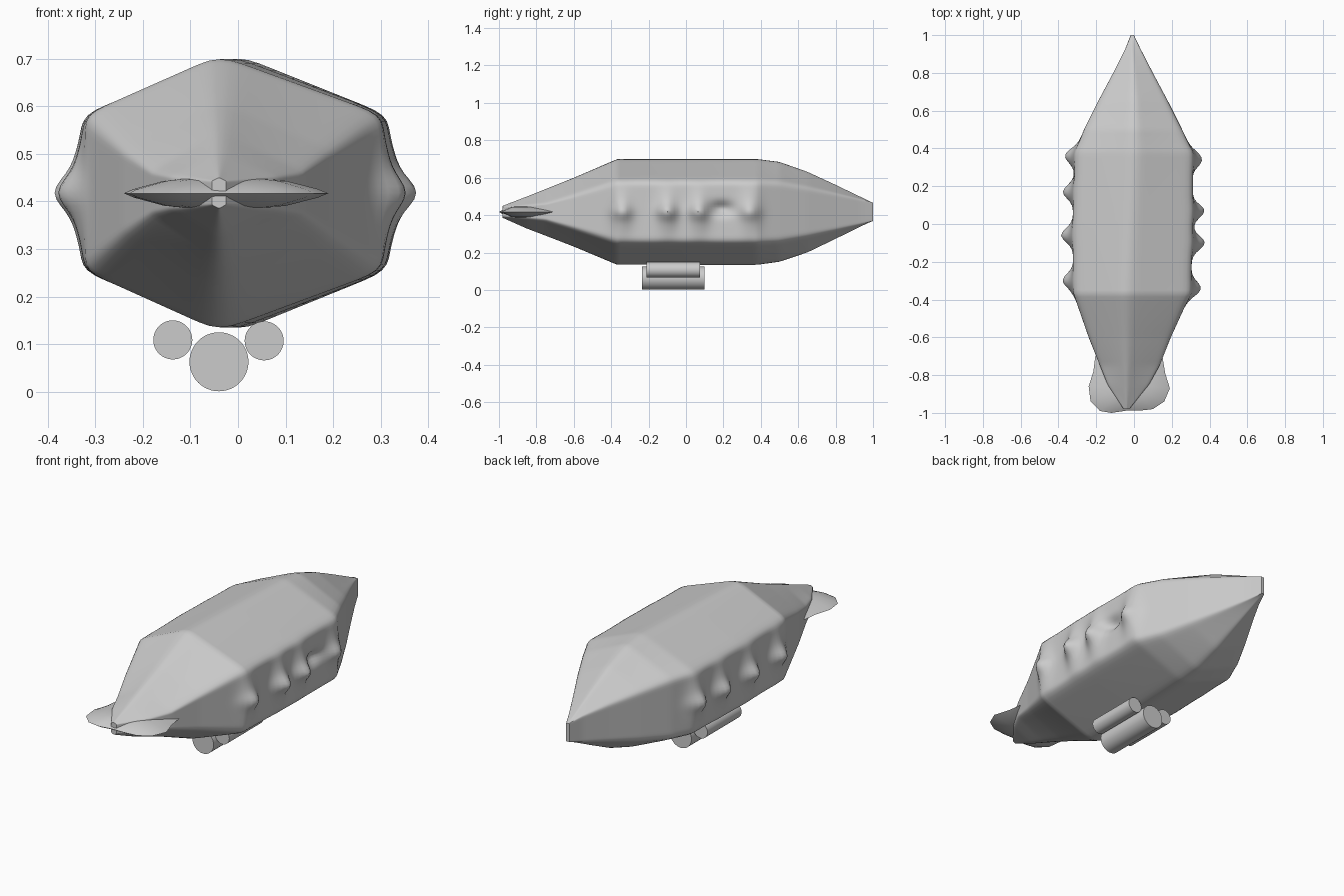
import bpy, bmesh, math

if "Cube" in bpy.data.objects:
    bpy.data.objects.remove(bpy.data.objects["Cube"])

ZC = 0.418
# hull stations: y, left x, right x, ridge x, top z, bottom z, half height of side panel
STATIONS = [
    (-0.98, -0.055, -0.025, -0.04, 0.450, 0.385, 0.025),
    (-0.85, -0.14, 0.08, -0.04, 0.503, 0.324, 0.035),
    (-0.75, -0.18, 0.135, -0.04, 0.545, 0.284, 0.045),
    (-0.60, -0.24, 0.195, -0.04, 0.606, 0.225, 0.09),
    (-0.37, -0.32, 0.300, -0.04, 0.707, 0.127, 0.165),
    (0.00, -0.325, 0.312, -0.02, 0.708, 0.126, 0.165),
    (0.38, -0.312, 0.312, 0.00, 0.708, 0.126, 0.165),
    (0.50, -0.265, 0.255, 0.00, 0.692, 0.143, 0.158),
    (0.65, -0.19, 0.180, 0.00, 0.637, 0.195, 0.13),
    (0.80, -0.11, 0.100, -0.005, 0.565, 0.270, 0.097),
    (0.93, -0.045, 0.033, -0.01, 0.500, 0.337, 0.067),
    (1.00, -0.018, 0.0, -0.01, 0.465, 0.370, 0.05),
]
BUMPS = {1: [(0.34, 0.055), (0.07, 0.07), (-0.10, 0.075), (-0.34, 0.06)],
         -1: [(0.36, 0.06), (0.17, 0.065), (-0.06, 0.07), (-0.30, 0.065)]}


def gauss(v, s):
    return math.exp(-(v / s) ** 2)


def station(y):
    for a, b in zip(STATIONS, STATIONS[1:]):
        if y <= b[0]:
            t = (y - a[0]) / (b[0] - a[0])
            return [p + (q - p) * t for p, q in zip(a, b)]
    return list(STATIONS[-1])


def side_offset(side, y, z):
    prof = 0.5 * gauss(z - ZC, 0.10) + 0.5 * gauss(z - ZC, 0.03)
    off = sum(h * gauss(y - by, 0.05) for by, h in BUMPS[side]) * prof
    if side == 1:  # shallow mouth between the first two right-hand bumps
        off -= 0.05 * gauss(y - 0.19, 0.06) * gauss(z - 0.435, 0.025)
    return off


def ring(y):
    _, xl, xr, cx, zt, zb, h = station(y)
    keys = [(cx, zt), (xr, ZC + h), (xr, ZC - h), (cx, zb), (xl, ZC - h), (xl, ZC + h)]
    pts = []
    for i, (a, b) in enumerate(zip(keys, keys[1:] + keys[:1])):
        n = 24 if i in (1, 4) else 14
        for k in range(n):
            t = k / n
            x, z = a[0] + (b[0] - a[0]) * t, a[1] + (b[1] - a[1]) * t
            if i in (1, 4):
                s = 1 if i == 1 else -1
                x += s * side_offset(s, y, z)
            pts.append((x, z))
    for _ in range(3):  # soften the corners
        m = len(pts)
        pts = [tuple((pts[j - 1][c] + 2 * pts[j][c] + pts[(j + 1) % m][c]) / 4 for c in (0, 1))
               for j in range(m)]
    return [(x, y, z) for x, z in pts]


def finish(bm, name, angle):
    bmesh.ops.recalc_face_normals(bm, faces=bm.faces)
    me = bpy.data.meshes.new(name)
    bm.to_mesh(me)
    bm.free()
    ob = bpy.data.objects.new(name, me)
    bpy.context.collection.objects.link(ob)
    bpy.ops.object.select_all(action='DESELECT')
    ob.select_set(True)
    bpy.context.view_layer.objects.active = ob
    bpy.ops.object.shade_smooth_by_angle(angle=math.radians(angle))
    return ob


def loft(bm, rings):
    vs = [[bm.verts.new(p) for p in r] for r in rings]
    for a, b in zip(vs, vs[1:]):
        n = len(a)
        for i in range(n):
            bm.faces.new((a[i], a[(i + 1) % n], b[(i + 1) % n], b[i]))
    bm.faces.new(vs[0])
    bm.faces.new(vs[-1])


# hull: hexagonal loft with side bumps
bm = bmesh.new()
loft(bm, [ring(-0.98 + 1.98 * i / 110) for i in range(111)])
finish(bm, "hull", 40)

# flat front fin: lens-shaped blade, outline shrunk towards its middle
OUTLINE = [(-0.15, -0.60), (-0.205, -0.70), (-0.215, -0.78), (-0.24, -0.86), (-0.23, -0.94),
           (-0.18, -0.99), (-0.12, -1.0), (-0.04, -0.988), (0.03, -0.988), (0.10, -0.98),
           (0.16, -0.94), (0.19, -0.87), (0.165, -0.79), (0.15, -0.70), (0.10, -0.60)]
levels = [(0.25, -0.034), (0.6, -0.026), (0.9, -0.009), (1.0, 0.0),
          (0.9, 0.009), (0.6, 0.026), (0.25, 0.034)]
bm = bmesh.new()
loft(bm, [[(-0.03 + (x + 0.03) * s, -0.85 + (y + 0.85) * s, 0.417 + dz) for x, y in OUTLINE]
          for s, dz in levels])
finish(bm, "front_fin", 40)


# tanks slung under the hull
def tank(name, x, z, r, y0, y1):
    bpy.ops.mesh.primitive_cylinder_add(vertices=48, radius=r, depth=y1 - y0,
                                        location=(x, (y0 + y1) / 2, z),
                                        rotation=(math.pi / 2, 0, 0))
    bpy.context.object.name = name
    bpy.ops.object.shade_smooth_by_angle(angle=math.radians(30))


tank("main_tank", -0.04, 0.063, 0.062, -0.235, 0.10)
tank("left_tank", -0.137, 0.109, 0.041, -0.21, 0.075)
tank("right_tank", 0.055, 0.107, 0.041, -0.21, 0.075)
